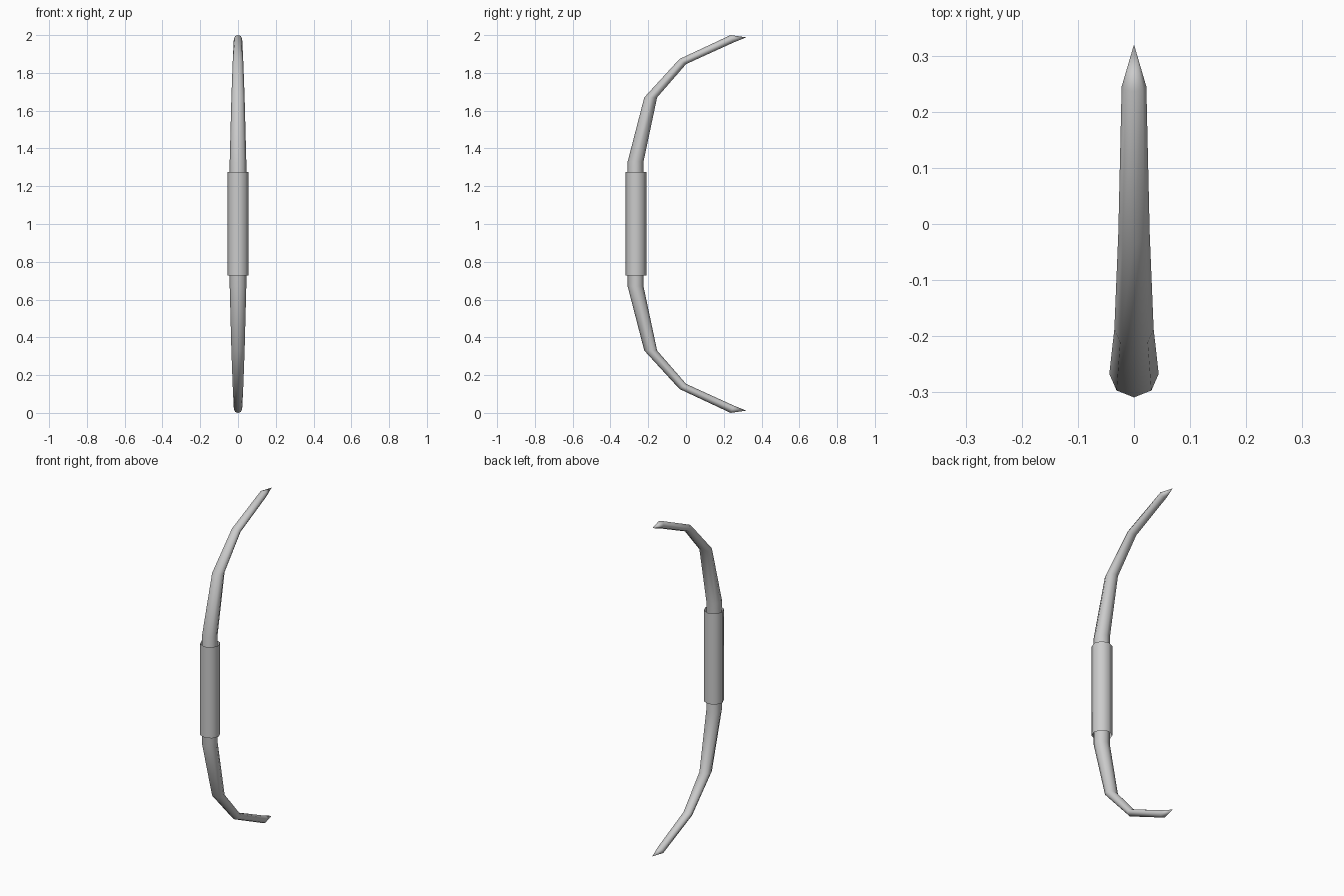
import bpy, bmesh
from math import sin, cos, tau, radians

if "Cube" in bpy.data.objects:
    bpy.data.objects.remove(bpy.data.objects["Cube"])

SIDES = 8


def add_ring(bm, y, z, rx, r, tilt):
    """Octagonal ring; tilt turns its outer (-y) side upward."""
    t = radians(tilt)
    verts = []
    for i in range(SIDES):
        a = tau * i / SIDES
        out = r * cos(a)
        verts.append(bm.verts.new((rx * sin(a), y - out * cos(t), z + out * sin(t))))
    return verts


def bridge(bm, a, b):
    for i in range(SIDES):
        j = (i + 1) % SIDES
        bm.faces.new((a[i], a[j], b[j], b[i]))


def tube(name, stations, tips=()):
    bm = bmesh.new()
    rings = [add_ring(bm, *s) for s in stations]
    for a, b in zip(rings, rings[1:]):
        bridge(bm, a, b)
    # pointed ends
    for ring, tip in zip((rings[0], rings[-1]), tips):
        apex = bm.verts.new(tip)
        for i in range(SIDES):
            bm.faces.new((ring[i], ring[(i + 1) % SIDES], apex))
    bmesh.ops.recalc_face_normals(bm, faces=bm.faces)
    for f in bm.faces:
        f.smooth = True
    mesh = bpy.data.meshes.new(name)
    bm.to_mesh(mesh)
    bm.free()
    obj = bpy.data.objects.new(name, mesh)
    bpy.context.collection.objects.link(obj)
    return obj


# bow limbs: y, z, half width, half depth, tilt of each upper joint
upper = [
    (-0.267, 1.33, 0.044, 0.042, 0),
    (-0.187, 1.67, 0.035, 0.034, 0),
    (-0.017, 1.86, 0.028, 0.022, 38),
    (0.245, 1.981, 0.022, 0.021, 65),
]
lower = [(y, 2 - z, rx, r, -t) for y, z, rx, r, t in reversed(upper)]
tube("bow_limbs", lower + upper, [(0, 0.32, 0.012), (0, 0.32, 1.988)])

# open sleeve grip around the middle
tube("grip", [(-0.265, z, 0.056, 0.055, 0) for z in (0.727, 1.275)])
